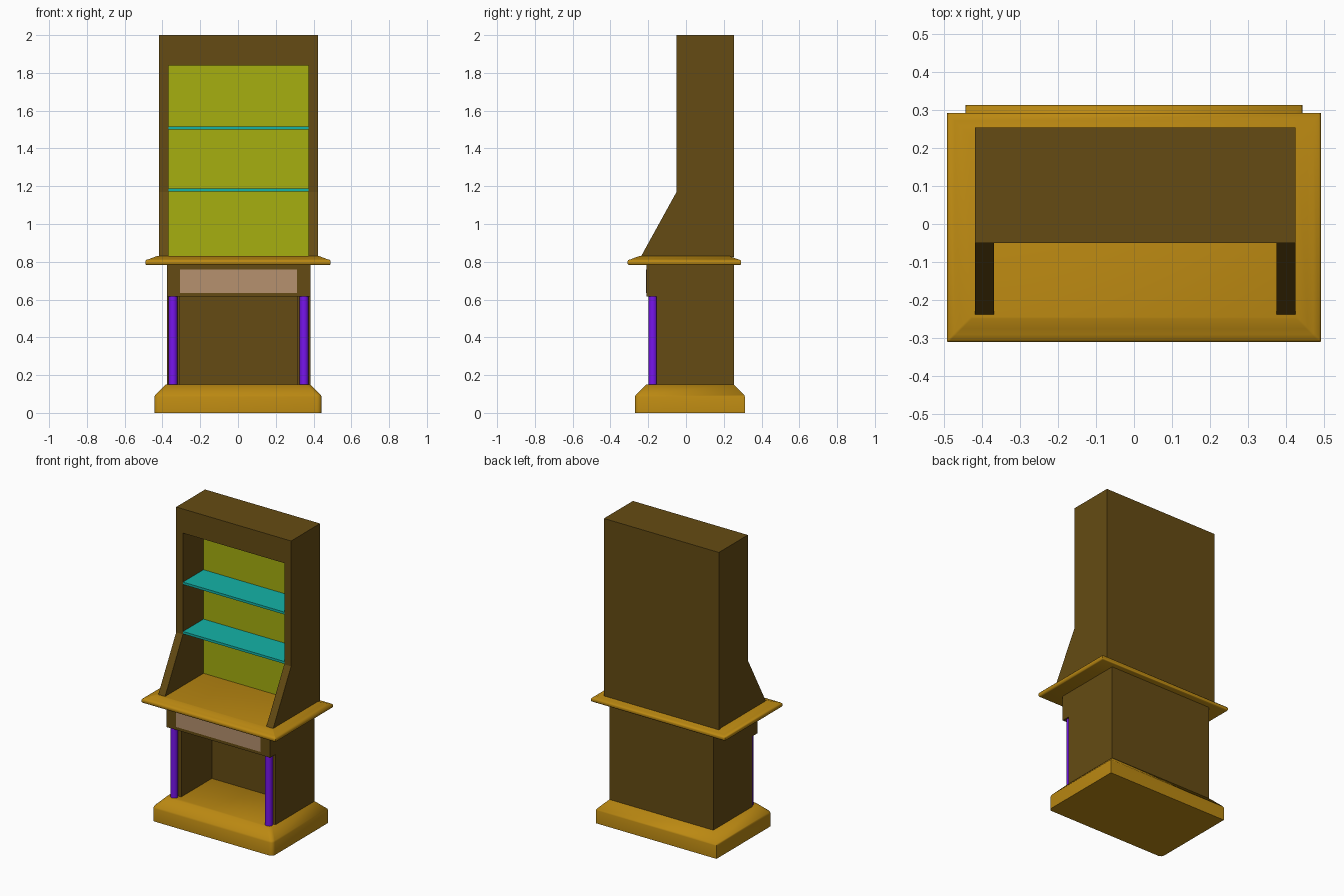
import bpy, bmesh, math

if "Cube" in bpy.data.objects:
    bpy.data.objects.remove(bpy.data.objects["Cube"])


def material(name, rgb):
    m = bpy.data.materials.new(name)
    m.diffuse_color = (*rgb, 1)
    m.use_nodes = True
    m.node_tree.nodes["Principled BSDF"].inputs["Base Color"].default_value = m.diffuse_color
    return m


BROWN = material("dark_wood", (0.13, 0.071, 0.0065))
GOLD = material("light_wood", (0.50, 0.25, 0.006))
TEAL = material("shelf_teal", (0.007, 0.45, 0.39))
PURPLE = material("column_purple", (0.185, 0.007, 0.84))
OLIVE = material("panel_olive", (0.38, 0.43, 0.005))
TAN = material("drawer_tan", (0.465, 0.285, 0.157))
CX = 0.003  # the cabinets sit very slightly right of centre


def finish(name, bm, mat):
    bmesh.ops.recalc_face_normals(bm, faces=bm.faces)
    me = bpy.data.meshes.new(name)
    bm.to_mesh(me)
    bm.free()
    ob = bpy.data.objects.new(name, me)
    bpy.context.collection.objects.link(ob)
    if mat:
        me.materials.append(mat)
    return ob


def smooth(ob, angle=35):
    bpy.ops.object.select_all(action='DESELECT')
    bpy.context.view_layer.objects.active = ob
    ob.select_set(True)
    bpy.ops.object.shade_smooth_by_angle(angle=math.radians(angle))


def extrude_x(name, profile, half, mat):
    """Extrude a (y, z) profile symmetrically along x."""
    bm = bmesh.new()
    f = bm.faces.new([bm.verts.new((CX - half, y, z)) for y, z in profile])
    ext = bmesh.ops.extrude_face_region(bm, geom=[f])
    vs = [g for g in ext["geom"] if isinstance(g, bmesh.types.BMVert)]
    bmesh.ops.translate(bm, verts=vs, vec=(2 * half, 0, 0))
    return finish(name, bm, mat)


def box(name, half, y0, y1, z0, z1, mat):
    return extrude_x(name, [(y0, z0), (y1, z0), (y1, z1), (y0, z1)], half, mat)


def moulding(name, half, y0, y1, steps, r, mat):
    """Loft rectangular rings given (inset, z); front corners have radius r."""
    bm = bmesh.new()
    rings = []
    for d, z in steps:
        h, a, b = half - d, y0 + d, y1 - d
        arc = [(math.sin(t * math.pi / 8), math.cos(t * math.pi / 8)) for t in range(5)]
        pts = [(h - r + r * s, a + r - r * c) for s, c in arc]
        pts += [(h, b), (-h, b)]
        pts += [(-h + r - r * s, a + r - r * c) for s, c in reversed(arc)]
        rings.append([bm.verts.new((x, y, z)) for x, y in pts])
    n = len(rings[0])
    for lo, hi in zip(rings, rings[1:]):
        for i in range(n):
            j = (i + 1) % n
            bm.faces.new((lo[i], lo[j], hi[j], hi[i]))
    bm.faces.new(rings[0])
    bm.faces.new(rings[-1])
    ob = finish(name, bm, mat)
    smooth(ob, 65)
    return ob


def carve(ob, cutter):
    """Cut a niche and discard the cutter."""
    mod = ob.modifiers.new("niche", 'BOOLEAN')
    mod.operation, mod.solver, mod.object = 'DIFFERENCE', 'EXACT', cutter
    bpy.context.view_layer.objects.active = ob
    bpy.ops.object.modifier_apply(modifier=mod.name)
    bpy.data.objects.remove(cutter)


# Plinth with sloped top
moulding("plinth", 0.442, -0.27, 0.312,
         [(0, 0), (0, 0.085), (0.004, 0.095), (0.058, 0.15)], 0.025, GOLD)

# Lower cabinet with overhanging drawer section and open niche
lower = extrude_x("lower_cabinet", [(-0.155, 0.145), (0.253, 0.145), (0.253, 0.79),
                                    (-0.21, 0.79), (-0.21, 0.615), (-0.155, 0.615)], 0.38, BROWN)
carve(lower, box("niche_low", 0.31, -0.5, 0.165, 0.05, 0.615, None))

# Drawer front
box("drawer_front", 0.31, -0.211, -0.2, 0.635, 0.76, TAN)

# Front columns
for side, sx in (("left", -1), ("right", 1)):
    bm = bmesh.new()
    bmesh.ops.create_cone(bm, cap_ends=True, segments=20, radius1=0.0235, radius2=0.0235, depth=0.47)
    bmesh.ops.translate(bm, verts=bm.verts, vec=(CX + sx * 0.347, -0.175, 0.382))
    smooth(finish("column_" + side, bm, PURPLE))

# Countertop with soft rounded rim
moulding("countertop", 0.491, -0.31, 0.292,
         [(0.01, 0.782), (0.003, 0.785), (0, 0.791), (0, 0.803), (0.005, 0.81),
          (0.02, 0.814), (0.035, 0.82), (0.062, 0.83)], 0.004, GOLD)

# Upper cabinet with sloping cheeks and open display niche
upper = extrude_x("upper_cabinet", [(-0.24, 0.825), (0.253, 0.825), (0.253, 2.0),
                                    (-0.05, 2.0), (-0.05, 1.17)], 0.421, BROWN)
carve(upper, box("niche_up", 0.371, -0.5, 0.17, 0.7, 1.84, None))

# Back panel and shelves
box("back_panel", 0.371, 0.165, 0.172, 0.828, 1.84, OLIVE)
for i, z in enumerate((1.173, 1.50)):
    box(f"shelf_{i + 1}", 0.371, -0.05, 0.166, z, z + 0.016, TEAL)
